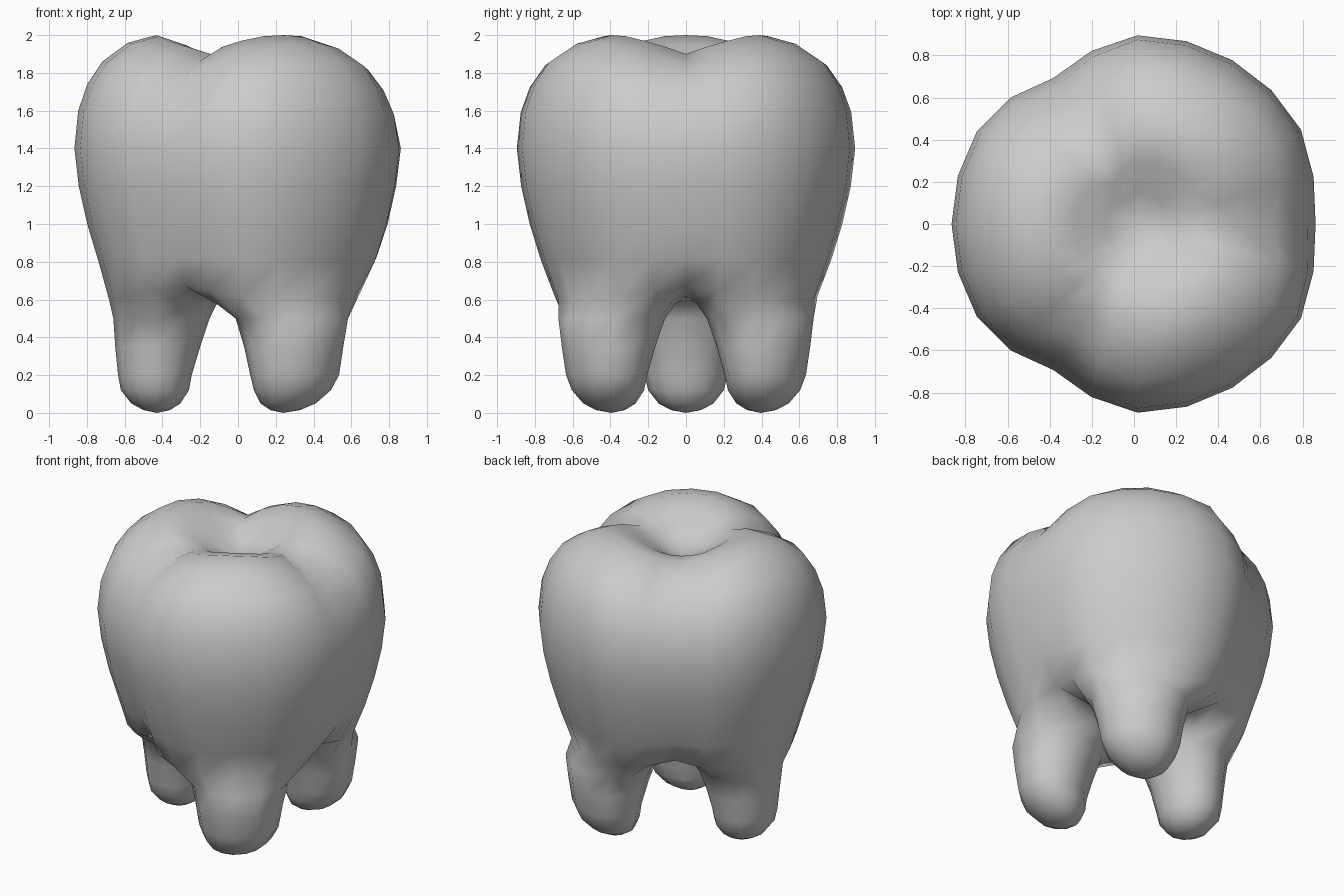
import bpy, bmesh
from math import sin, cos, pi, radians

if "Cube" in bpy.data.objects:
    bpy.data.objects.remove(bpy.data.objects["Cube"])

CX = 0.017                        # axis of the three-lobed body
N = 24                            # verts around the crown
WR = [1, 1, .97, .6, 0]           # lobe-to-groove blend of radius, per 15 degrees
WZ = [1, .94, .7, .36, 0]         # lobe-to-groove blend of height

bm = bmesh.new()


def polar(r, ang, z):
    return bm.verts.new((CX + r * cos(ang), r * sin(ang), z))


def band(lo, hi):
    n = len(lo)
    for i in range(n):
        j = (i + 1) % n
        bm.faces.new((lo[i], lo[j], hi[j], hi[i]))


def fan(loop, tip):
    for i in range(len(loop)):
        bm.faces.new((loop[i], loop[(i + 1) % len(loop)], tip))


def crown_ring(rl, zl, rg, zg):
    ring = []
    for i in range(N):
        d = abs(i % 8 - 4)        # lobes sit at 60, 180, 300 degrees
        r = rg + (rl - rg) * WR[d]
        z = zg + (zl - zg) * WZ[d]
        if rl > .7:               # slightly fuller right half
            if i <= 6 or i >= 18:
                r += .015
            if i == 0:
                r += .03
        ring.append(polar(r, i * pi / 12, z))
    return ring


# crown: (lobe radius, lobe z, groove radius, groove z) from neck to chewing surface
profile = [(.70, .60, .59, .67), (.755, .8, .67, .82), (.815, 1.0, .73, 1.0),
           (.86, 1.2, .775, 1.2), (.883, 1.4, .80, 1.4), (.863, 1.6, .76, 1.57),
           (.815, 1.74, .69, 1.69), (.735, 1.86, .60, 1.79), (.60, 1.96, .46, 1.855),
           (.45, 2.0, .32, 1.9), (.30, 1.95, .22, 1.885), (.15, 1.85, .12, 1.83)]
rings = [crown_ring(*p) for p in profile]
for lo, hi in zip(rings, rings[1:]):
    band(lo, hi)
fan(rings[-1], polar(0, 0, 1.79))
neck = rings[0]

# roof between the roots: a hub and three spokes
hub = polar(0, 0, .60)
spokes = {g: (polar(.40, g * pi / 12, .64), polar(.22, g * pi / 12, .615))
          for g in (0, 8, 16)}

# root sections: (z, centre x, centre y, radial radius, tangential radius)
left_root = [(.5, -.405, 0, .255, .29), (.35, -.425, 0, .225, .245),
             (.2, -.44, 0, .195, .22), (.12, -.44, 0, .18, .2),
             (.05, -.435, 0, .13, .145), (.015, -.43, 0, .07, .08),
             (0, -.43, 0, 0, 0)]
right_root = [(.5, .285, .393, .275, .305), (.35, .295, .41, .24, .27),
              (.2, .30, .42, .205, .245), (.12, .288, .413, .185, .21),
              (.05, .265, .405, .135, .15), (.015, .25, .4, .075, .08),
              (0, .24, .395, 0, 0)]


def root_point(z, cx, cy, a, b, axis, phi):
    u, v = a * cos(phi), b * sin(phi)
    return bm.verts.new((cx + u * cos(axis) - v * sin(axis),
                         cy + u * sin(axis) + v * cos(axis), z))


def build_root(k, sections, side):
    axis = k * pi / 12
    outer = [neck[(k + j) % N] for j in range(-3, 4)]
    ox, oy = CX + .41 * cos(axis), .41 * sin(axis)
    inner = [root_point(.575, ox, oy, .28, .35, axis, radians(p))
             for p in (120, 150, 180, 210, 240)]
    # roof panels joining this root to its two neighbours
    for edge, g, ins in ((outer[-1], (k + 4) % N, inner[:3]),
                         (outer[0], (k - 4) % N, inner[:1:-1])):
        s1, s2 = spokes[g]
        bm.faces.new((neck[g], edge, ins[0], s1))
        bm.faces.new((s1, ins[0], ins[1], s2))
        bm.faces.new((s2, ins[1], ins[2], hub))
    # root walls and rounded tip
    loop = outer + inner
    for z, x, y, a, b in sections[:-1]:
        nxt = [root_point(z, x, y * side, a, b, axis, radians(-90 + 30 * i))
               for i in range(12)]
        band(nxt, loop)
        loop = nxt
    z, x, y = sections[-1][:3]
    fan(loop, bm.verts.new((x, y * side, z)))


build_root(12, left_root, 1)
build_root(4, right_root, 1)
build_root(20, right_root, -1)

bmesh.ops.recalc_face_normals(bm, faces=bm.faces)
mesh = bpy.data.meshes.new("tooth")
bm.to_mesh(mesh)
bm.free()
tooth = bpy.data.objects.new("tooth", mesh)
bpy.context.collection.objects.link(tooth)
for p in mesh.polygons:
    p.use_smooth = True
